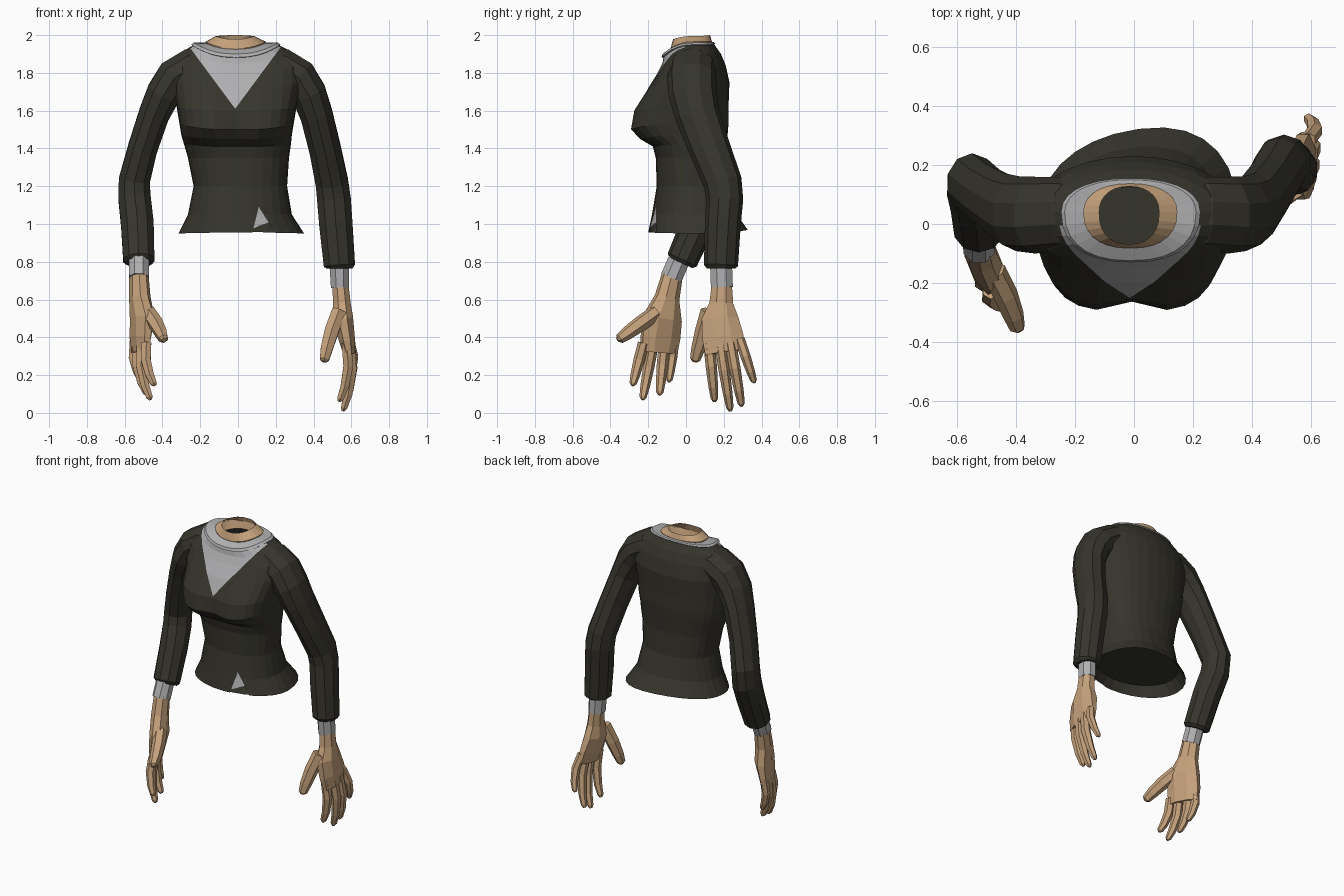
import bpy, bmesh, math
from mathutils import Vector, Matrix


def material(name, rgb):
    m = bpy.data.materials.new(name)
    m.diffuse_color = (*rgb, 1)
    return m


JACKET = material("dark olive cloth", (0.036, 0.034, 0.025))
SHIRT = material("light grey cloth", (0.43, 0.43, 0.44))
SKIN = material("skin", (0.56, 0.36, 0.20))


def loft(rings, cap_start=False, cap_end=False):
    """Bridge closed loops of points into a bmesh."""
    bm = bmesh.new()
    loops = [[bm.verts.new(p) for p in r] for r in rings]
    n = len(loops[0])
    for a, b in zip(loops, loops[1:]):
        for i in range(n):
            j = (i + 1) % n
            bm.faces.new((a[i], a[j], b[j], b[i]))
    if cap_start:
        bm.faces.new(loops[0][::-1])
    if cap_end:
        bm.faces.new(loops[-1])
    bmesh.ops.recalc_face_normals(bm, faces=bm.faces)
    return bm


def finish(bm, name, *mats):
    me = bpy.data.meshes.new(name)
    bm.to_mesh(me)
    bm.free()
    for m in mats:
        me.materials.append(m)
    ob = bpy.data.objects.new(name, me)
    bpy.context.collection.objects.link(ob)
    return ob


def body_ring(zf, zs, zb, xl, xr, yf, yb, front=0.85, back=0.9, cleft=0.0, shear=0.0, ym=0.04, n=28):
    """Body section with its own front, side and back heights and widths."""
    pts = []
    for i in range(n):
        a = 2 * math.pi * i / n
        c, s = math.cos(a), math.sin(a)
        power = front if s < 0 else back
        fx = math.copysign(abs(c) ** power, c)
        fy = abs(s) ** power
        x = (xl + xr) / 2 + fx * (xr - xl) / 2
        y = ym + fy * ((yb if s > 0 else yf) - ym)
        z = zs + ((zb if s > 0 else zf) - zs) * s * s
        if s < 0:
            y += cleft * math.exp(-((x + 0.01) / 0.07) ** 2)
        else:
            y += shear * x * s
        pts.append(Vector((x, y, z)))
    return pts


def tube(name, path, mat, n=8, yaw=0.0):
    """Limb through (x, y, z, half width, half depth) stations."""
    c = [Vector(p[:3]) for p in path]
    rings = []
    for i, p in enumerate(path):
        t = (c[min(i + 1, len(c) - 1)] - c[max(i - 1, 0)]).normalized()
        q = Vector((0, 0, -1)).rotation_difference(t).to_matrix() @ Matrix.Rotation(yaw, 3, 'Z')
        rings.append([c[i] + q @ Vector((p[3] * math.cos(a), p[4] * math.sin(a), 0))
                      for a in (2 * math.pi * (k + 0.5) / n for k in range(n))])
    return finish(loft(rings, True, True), name, mat)


def cut(bm, p, q, test):
    """Cut the selected faces along the front-view line p-q."""
    faces = [f for f in bm.faces if test(f)]
    geom = list({e for f in faces for e in f.edges} | {v for f in faces for v in f.verts}) + faces
    d = Vector((q[0] - p[0], 0, q[1] - p[1]))
    bmesh.ops.bisect_plane(bm, geom=geom, dist=1e-5, plane_co=(p[0], 0, p[1]),
                           plane_no=d.cross(Vector((0, 1, 0))).normalized())


# jacket body
TOP = (1.88, 1.945, 1.95, -0.24, 0.22, -0.12, 0.15)
body = [
    (0.955, 0.95, 0.97, -0.315, 0.35, -0.20, 0.32, 1.0, 0.9, 0, 0.13),
    (1.05, 1.05, 1.06, -0.265, 0.285, -0.18, 0.26, 0.95, 0.9, 0, 0.1),
    (1.20, 1.20, 1.20, -0.235, 0.26, -0.155, 0.22, 0.9),
    (1.35, 1.35, 1.35, -0.265, 0.27, -0.16, 0.21),
    (1.41, 1.42, 1.42, -0.285, 0.28, -0.175, 0.215, 0.75),
    (1.45, 1.47, 1.47, -0.30, 0.285, -0.25, 0.22, 0.65, 0.9, 0.02),
    (1.50, 1.53, 1.53, -0.31, 0.295, -0.298, 0.225, 0.62, 0.9, 0.035),
    (1.60, 1.62, 1.62, -0.325, 0.31, -0.28, 0.225, 0.65, 0.95, 0.025),
    (1.72, 1.75, 1.75, -0.35, 0.345, -0.20, 0.23, 0.75, 1.0),
    (1.80, 1.85, 1.84, -0.35, 0.345, -0.15, 0.21, 0.8, 1.05),
    (1.85, 1.915, 1.90, -0.29, 0.28, -0.125, 0.185, 0.85, 1.0),
    TOP,
]
bm = loft([body_ring(*r) for r in body])


def center(f):
    return f.calc_center_median()


def chest(f):
    return center(f).y < 0 and center(f).z > 1.5


def hem(f):
    return center(f).y < 0 and center(f).z < 1.2 and -0.05 < center(f).x < 0.26


# shirt showing in the neckline and in the gap at the hem
APEX, GAP = (-0.015, 1.61), (0.11, 1.09)
for x in (-0.215, 0.185):
    cut(bm, APEX, (x, 1.88), chest)
for end in ((0.075, 0.95), (0.2, 0.95)):
    cut(bm, GAP, end, hem)
cut(bm, (0.075, 0.975), (0.175, 1.01), hem)
gone = []
for f in bm.faces:
    p = center(f)
    if chest(f) and p.z > APEX[1] + 1.35 * abs(p.x - APEX[0]):
        f.material_index = 1
    drop = GAP[1] - p.z
    if p.y < 0 and drop > 0 and -0.25 * drop < p.x - GAP[0] < 0.643 * drop:
        f.material_index = 1
        if p.z < 0.975 + 0.35 * (p.x - 0.075):
            gone.append(f)
bmesh.ops.delete(bm, geom=gone, context='FACES')
finish(bm, "jacket_body", JACKET, SHIRT)

# closed inside of the hem
finish(loft([body_ring(0.957, 0.952, 0.972, -0.31, 0.345, -0.195, 0.315, 1.0, 0.9, 0, 0.13),
             body_ring(1.02, 1.02, 1.03, -0.265, 0.29, -0.175, 0.265, 1.0, 0.9, 0, 0.1)],
            False, True), "jacket_lining", JACKET)

# collar and neck
finish(loft([body_ring(*TOP),
             body_ring(1.882, 1.95, 1.955, -0.247, 0.225, -0.13, 0.155),
             body_ring(1.90, 1.96, 1.962, -0.235, 0.21, -0.124, 0.15),
             body_ring(1.925, 1.957, 1.965, -0.165, 0.14, -0.08, 0.135)]),
       "shirt_collar", SHIRT)
finish(loft([body_ring(1.88, 1.90, 1.92, -0.15, 0.12, -0.07, 0.125, 0.85),
             body_ring(1.93, 1.965, 1.967, -0.172, 0.147, -0.082, 0.137),
             body_ring(1.978, 1.995, 2.0, -0.118, 0.085, -0.068, 0.127)]), "neck", SKIN)

# sleeves
tube("right_sleeve", [
    (0.15, 0.035, 1.845, 0.085, 0.115), (0.23, 0.035, 1.83, 0.105, 0.125),
    (0.32, 0.03, 1.775, 0.107, 0.13),
    (0.375, 0.035, 1.69, 0.098, 0.128), (0.415, 0.06, 1.58, 0.09, 0.118),
    (0.46, 0.125, 1.40, 0.088, 0.11), (0.497, 0.195, 1.22, 0.091, 0.102),
    (0.508, 0.205, 1.13, 0.094, 0.098), (0.518, 0.195, 1.0, 0.093, 0.095),
    (0.537, 0.185, 0.78, 0.087, 0.09), (0.537, 0.185, 0.765, 0.072, 0.075)], JACKET, 10)
tube("left_sleeve", [
    (-0.15, 0.035, 1.845, 0.085, 0.115), (-0.245, 0.035, 1.83, 0.105, 0.125),
    (-0.335, 0.03, 1.775, 0.107, 0.13),
    (-0.395, 0.035, 1.69, 0.095, 0.128), (-0.445, 0.06, 1.58, 0.085, 0.115),
    (-0.505, 0.10, 1.40, 0.082, 0.105), (-0.549, 0.14, 1.23, 0.087, 0.10),
    (-0.547, 0.125, 1.13, 0.09, 0.10), (-0.533, 0.065, 1.0, 0.091, 0.092),
    (-0.525, -0.02, 0.81, 0.087, 0.084), (-0.525, -0.027, 0.795, 0.072, 0.068)], JACKET, 10)

# shirt cuffs
tube("right_cuff", [(0.535, 0.185, 0.80, 0.056, 0.063), (0.54, 0.19, 0.665, 0.052, 0.063)], SHIRT)
tube("left_cuff", [(-0.525, -0.037, 0.81, 0.057, 0.062), (-0.525, -0.078, 0.715, 0.057, 0.063)], SHIRT)

# palms, from wrist to knuckles
tube("right_palm", [
    (0.54, 0.19, 0.70, 0.046, 0.056), (0.55, 0.187, 0.58, 0.05, 0.068),
    (0.556, 0.18, 0.50, 0.058, 0.105), (0.575, 0.195, 0.40, 0.047, 0.118),
    (0.588, 0.207, 0.32, 0.033, 0.115)], SKIN)
tube("left_palm", [
    (-0.525, -0.07, 0.74, 0.05, 0.056), (-0.52, -0.10, 0.61, 0.055, 0.068),
    (-0.507, -0.125, 0.50, 0.058, 0.112), (-0.517, -0.135, 0.40, 0.047, 0.115),
    (-0.52, -0.142, 0.32, 0.033, 0.108)], SKIN, yaw=0.38)


def digit(name, base, tip, r, bend):
    """Tapered finger bowed sideways by bend at the middle joint."""
    a, b = Vector(base), Vector(tip)
    path = []
    for t, k in ((0, 1.0), (0.4, 1.0), (0.75, 0.85), (0.95, 0.65), (1, 0.3)):
        p = a.lerp(b, t) + Vector((bend * 4 * t * (1 - t), 0, 0))
        path.append((*p, r * k, r * k))
    tube(name, path, SKIN, 6)


# fingers and thumbs
hands = {
    "right": (0.026, [
        ("index", (0.575, 0.122, 0.37), (0.535, 0.152, 0.06)),
        ("middle", (0.592, 0.18, 0.37), (0.555, 0.235, 0.01)),
        ("ring", (0.595, 0.235, 0.37), (0.56, 0.295, 0.035)),
        ("little", (0.59, 0.285, 0.39), (0.585, 0.362, 0.16))]),
    "left": (-0.022, [
        ("index", (-0.485, -0.225, 0.37), (-0.44, -0.283, 0.145)),
        ("middle", (-0.512, -0.175, 0.36), (-0.462, -0.23, 0.07)),
        ("ring", (-0.535, -0.115, 0.36), (-0.48, -0.14, 0.095)),
        ("little", (-0.55, -0.062, 0.38), (-0.51, -0.09, 0.165))]),
}
for side, (bend, fingers) in hands.items():
    for name, base, tip in fingers:
        digit(f"{side}_{name}_finger", base, tip, 0.027 if name == "little" else 0.03, bend)
digit("right_thumb", (0.535, 0.12, 0.54), (0.455, 0.045, 0.27), 0.043, -0.008)
digit("left_thumb", (-0.475, -0.16, 0.53), (-0.392, -0.362, 0.385), 0.042, 0.008)
